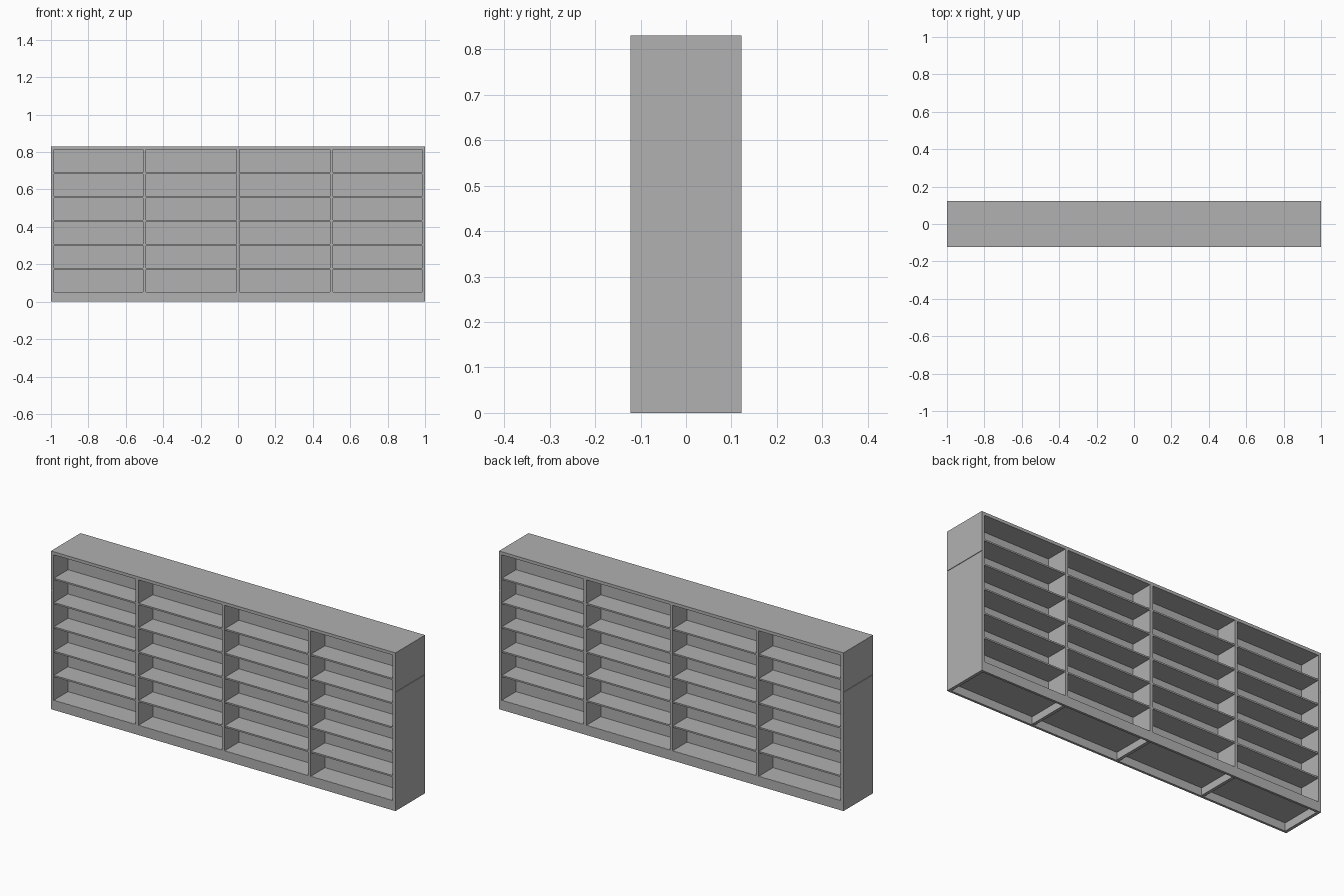
import bpy

cube = bpy.data.objects.get("Cube")
if cube:
    bpy.data.objects.remove(cube, do_unlink=True)

# Overall dimensions
W, D, H = 2.0, 0.245, 0.83
WALL, BACK, SHELF, PLINTH = 0.016, 0.008, 0.008, 0.05
BAYS, ROWS = 4, 6
SEAM, CLAD = 0.003, 0.003

grey = bpy.data.materials.new("neutral grey")
grey.use_nodes = True
colour = (0.44, 0.44, 0.44, 1)
grey.diffuse_color = colour
grey.node_tree.nodes["Principled BSDF"].inputs["Base Color"].default_value = colour


def box(name, x, y, z):
    """Box from (low, high) ranges along each axis."""
    bpy.ops.mesh.primitive_cube_add(size=1, location=[sum(r) / 2 for r in (x, y, z)])
    ob = bpy.context.object
    ob.name = name
    ob.scale = [r[1] - r[0] for r in (x, y, z)]
    bpy.ops.object.transform_apply(location=False, rotation=False, scale=True)
    ob.data.materials.append(grey)
    return ob


hw, hd = W / 2, D / 2
top = H - WALL
inner = hw - WALL
depth = (-hd, hd)

# Top board and central back panel shared by both faces
box("top_board", (-hw, hw), depth, (top, H))
box("back_panel", (-inner, inner), (-BACK / 2, BACK / 2), (PLINTH, top))

# End walls, each clad with two plates separated by a fine seam
for side, s in (("left", 1), ("right", -1)):
    def across(a, b):
        return tuple(sorted((s * a, s * b)))
    box(side + "_end_wall", across(inner, hw - CLAD), depth, (0, top))
    box(side + "_lower_cladding", across(hw - CLAD, hw), depth, (0, 0.622))
    box(side + "_upper_cladding", across(hw - CLAD, hw), depth, (0.622 + SEAM, top))

# Plinth boards along both long faces
for side, s in (("front", -1), ("back", 1)):
    y = sorted((s * (hd - 0.012), s * hd))
    box(side + "_plinth", (-inner, inner), y, (0, PLINTH))

# Dividers between bays, running down into the hollow plinth
bay = W / BAYS
for i in range(1, BAYS):
    x = -hw + i * bay
    box("divider", (x - WALL / 2, x + WALL / 2), depth, (PLINTH, top))
    box("plinth_rib", (x - WALL / 2, x + WALL / 2), (-hd + 0.012, hd - 0.012), (0.004, PLINTH))

# Shelves on both faces of every bay; the lowest row closes the plinth
pitch = (top - PLINTH) / ROWS
for i in range(BAYS):
    x0 = -hw + i * bay + (WALL if i == 0 else WALL / 2)
    x1 = -hw + (i + 1) * bay - (WALL if i == BAYS - 1 else WALL / 2)
    box("bottom_shelf", (x0, x1), (-hd + 0.001, hd - 0.001), (PLINTH - SHELF, PLINTH + 0.001))
    for row in range(1, ROWS):
        z = PLINTH + row * pitch
        for side, s in (("front", -1), ("back", 1)):
            y = sorted((s * BACK / 2, s * (hd - 0.002)))
            box(side + "_shelf", (x0, x1), y, (z - SHELF / 2, z + SHELF / 2))
